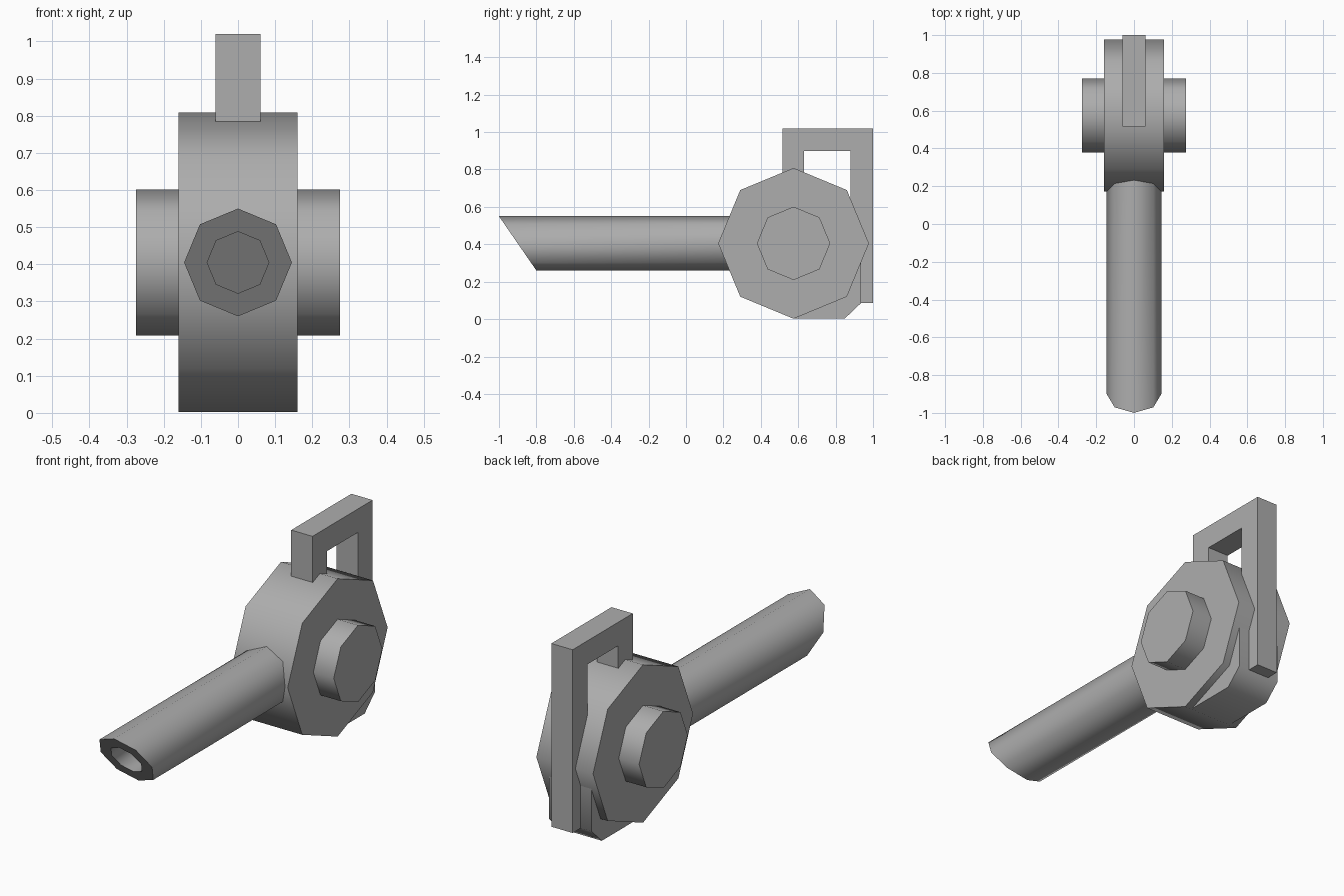
import bpy, bmesh, math

if "Cube" in bpy.data.objects:
    bpy.data.objects.remove(bpy.data.objects["Cube"])

metal = bpy.data.materials.new("plain_grey")
metal.diffuse_color = (0.42, 0.42, 0.42, 1)
metal.use_nodes = True
metal.node_tree.nodes["Principled BSDF"].inputs["Base Color"].default_value = metal.diffuse_color

CY, CZ = 0.575, 0.405      # axis of the drum


def finish(bm, name, smooth=True):
    bmesh.ops.recalc_face_normals(bm, faces=bm.faces)
    me = bpy.data.meshes.new(name)
    bm.to_mesh(me)
    bm.free()
    ob = bpy.data.objects.new(name, me)
    bpy.context.collection.objects.link(ob)
    me.materials.append(metal)
    if smooth:
        bpy.ops.object.select_all(action='DESELECT')
        ob.select_set(True)
        bpy.context.view_layer.objects.active = ob
        bpy.ops.object.shade_smooth_by_angle(angle=math.radians(50))
    return ob


def octagon(r, cu=0.0, cv=0.0):
    return [(cu + r * math.cos(i * math.pi / 4), cv + r * math.sin(i * math.pi / 4))
            for i in range(8)]


def plate(name, profile, half, smooth=True):
    """Side profile in (y, z), extruded symmetrically across x."""
    bm = bmesh.new()
    face = bm.faces.new([bm.verts.new((-half, y, z)) for y, z in profile])
    ext = bmesh.ops.extrude_face_region(bm, geom=[face])
    for v in ext["geom"]:
        if isinstance(v, bmesh.types.BMVert):
            v.co.x = half
    return finish(bm, name, smooth)


# Main drum and the hub passing through it
plate("drum", octagon(0.403, CY, CZ), 0.16)
plate("hub", octagon(0.196, CY, CZ), 0.275)

# Chamfered block below the drum at the back
plate("lower_block", [(0.575, 0.004), (0.85, 0.004), (0.935, 0.085),
                      (0.935, 0.40), (0.575, 0.40)], 0.12)

# Hooked strap: short front leg, top bar, long rear leg
plate("hooked_strap", [(0.515, 0.785), (0.515, 1.02), (1.0, 1.02), (1.0, 0.085),
                       (0.88, 0.085), (0.88, 0.90), (0.632, 0.90), (0.632, 0.785)],
      0.06, False)

# Hollow tube with a slanted mouth
bm = bmesh.new()


def slant(z):
    return -1 + (0.55 - z) * 0.2 / 0.29


outer, inner = octagon(0.145, 0, CZ), octagon(0.083, 0, CZ)
rings = [[bm.verts.new((x, 0.30, z)) for x, z in outer],
         [bm.verts.new((x, slant(z), z)) for x, z in outer],
         [bm.verts.new((x, slant(z), z)) for x, z in inner],
         [bm.verts.new((x, slant(z) + 0.25, z)) for x, z in inner]]
for a, b in zip(rings, rings[1:]):
    for i in range(8):
        j = (i + 1) % 8
        bm.faces.new((a[i], a[j], b[j], b[i]))
bm.faces.new(rings[0])
bm.faces.new(rings[-1])
finish(bm, "tube")
